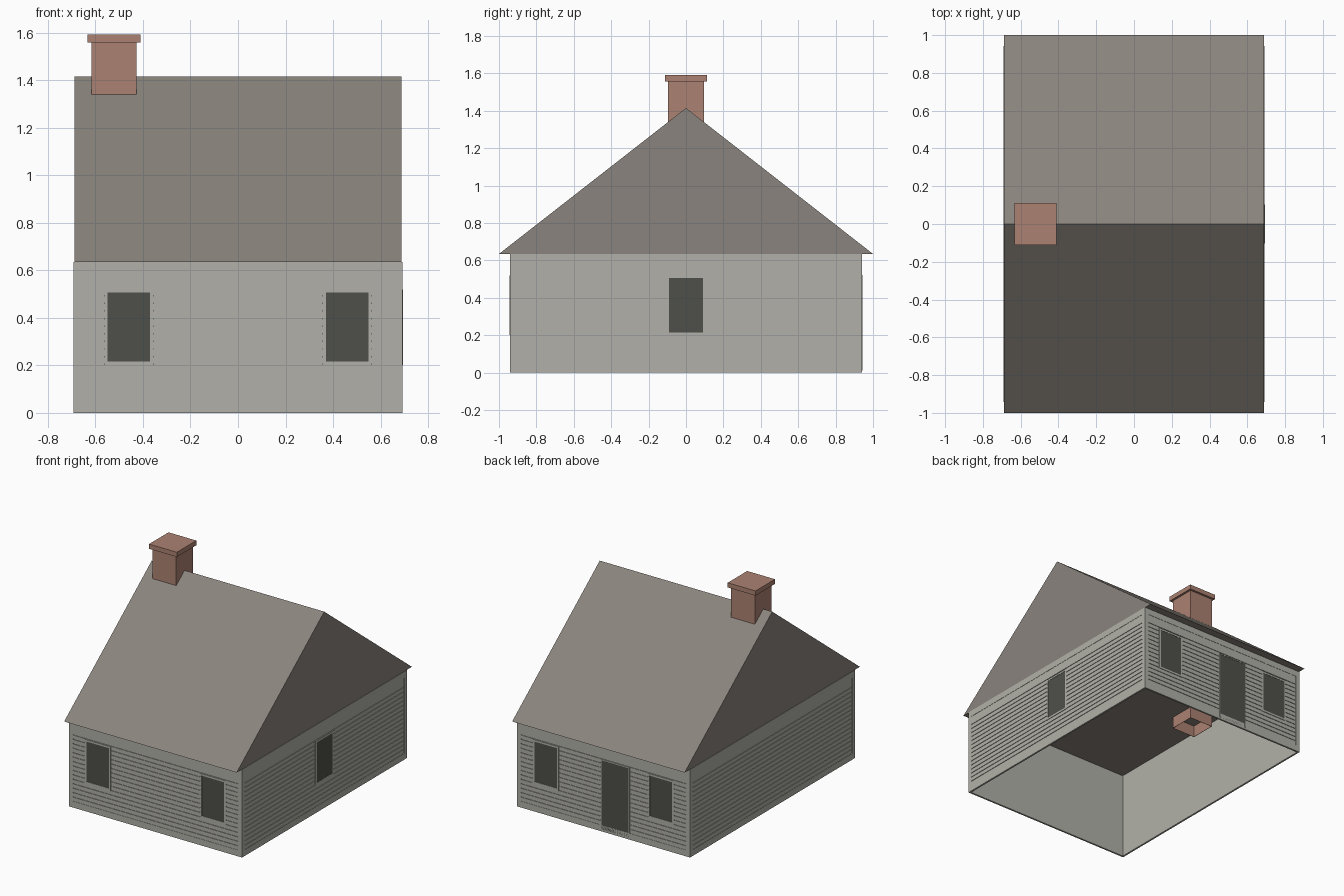
import bpy, bmesh, math
from mathutils import Matrix, Vector

cube = bpy.data.objects.get("Cube")
if cube:
    bpy.data.objects.remove(cube, do_unlink=True)


def material(name, *rgb):
    lin = [((c / 255 + 0.055) / 1.055) ** 2.4 for c in rgb] + [1.0]
    m = bpy.data.materials.new(name)
    m.use_nodes = True
    m.diffuse_color = lin
    m.node_tree.nodes["Principled BSDF"].inputs["Base Color"].default_value = lin
    return m


WALL = material("pale_grey_paint", 177, 176, 168)
ROOF = material("grey_brown_shingle", 138, 132, 125)
DARK = material("dark_pane", 79, 80, 74)
BRICK = material("dusty_brick", 171, 130, 114)

HALF_X, HALF_Y, EAVE, RIDGE = 0.686, 0.936, 0.635, 1.415


def finish(name, bm, mat, turn=0):
    bmesh.ops.recalc_face_normals(bm, faces=bm.faces)
    bm.transform(Matrix.Rotation(turn, 4, 'Z'))
    mesh = bpy.data.meshes.new(name)
    bm.to_mesh(mesh)
    bm.free()
    mesh.materials.append(mat)
    obj = bpy.data.objects.new(name, mesh)
    bpy.context.collection.objects.link(obj)
    return obj


def add_box(bm, x, y, z):
    """Add a box given by (low, high) pairs."""
    spans = (x, y, z)
    size = Vector([b - a for a, b in spans])
    mid = Vector([(a + b) / 2 for a, b in spans])
    mat = Matrix.Translation(mid) @ Matrix.Diagonal((*size, 1))
    return bmesh.ops.create_cube(bm, size=1, matrix=mat)


def open_tube(name, x, y, z, mat, thick):
    """Square tube without top or bottom, thickened inward."""
    bm = bmesh.new()
    add_box(bm, x, y, z)
    caps = [f for f in bm.faces if abs(f.normal.z) > 0.5]
    bmesh.ops.delete(bm, geom=caps, context='FACES_ONLY')
    obj = finish(name, bm, mat)
    mod = obj.modifiers.new("thickness", 'SOLIDIFY')
    mod.thickness = thick
    mod.offset = -1
    return obj


def surround(bm, x, y, z, w, bottom=True):
    """Four strips lying just inside a rectangle."""
    add_box(bm, (x[0], x[0] + w), y, z)
    add_box(bm, (x[1] - w, x[1]), y, z)
    inner = (x[0] + w, x[1] - w)
    add_box(bm, inner, y, (z[1] - w, z[1]))
    if bottom:
        add_box(bm, inner, y, (z[0], z[0] + w))


# Shell of the house, open underneath
open_tube("house_walls", (-HALF_X, HALF_X), (-HALF_Y, HALF_Y), (0, EAVE), WALL, 0.01)


def wall_dressing(side, turn, half, dist, edge):
    """Border trim and siding boards, built facing -y and turned into place."""
    bm = bmesh.new()
    out = (-dist - 0.006, -dist)
    for s in (-1, 1):
        add_box(bm, sorted((s * edge, s * half)), out, (0, EAVE))
    add_box(bm, (-edge, edge), out, (0, 0.045))
    add_box(bm, (-edge, edge), out, (0.59, EAVE))
    finish(side + "_trim", bm, WALL, turn)

    bm = bmesh.new()
    grooves = [0.077 + i * 0.032 for i in range(15)]
    lows = [0.045] + [g + 0.003 for g in grooves]
    highs = [g - 0.003 for g in grooves] + [0.59]
    for low, high in zip(lows, highs):
        add_box(bm, (-edge, edge), (-dist - 0.004, -dist), (low, high))
    finish(side + "_siding", bm, WALL, turn)


def opening(name, turn, dist, centre, half, z, w, bottom=True):
    """Window or door: a dark panel inside a painted surround."""
    x = (centre - half, centre + half)
    bm = bmesh.new()
    surround(bm, x, (-dist - 0.008, -dist), z, w, bottom)
    finish(name + "_surround", bm, WALL, turn)
    bm = bmesh.new()
    low = z[0] + (w if bottom else 0)
    add_box(bm, (x[0] + w, x[1] - w), (-dist - 0.006, -dist), (low, z[1] - w))
    finish(name + "_panel", bm, DARK, turn)


# Four walls
quarter = math.pi / 2
for i, side in enumerate(("front", "left", "back", "right")):
    if i % 2:
        wall_dressing(side, i * quarter, HALF_Y, HALF_X, 0.91)
    else:
        wall_dressing(side, i * quarter, HALF_X + 0.006, HALF_Y, 0.66)

# Windows and back door
for side, turn in (("front", 0), ("back", math.pi)):
    for place, x in (("first", -0.46), ("second", 0.46)):
        opening(f"{side}_{place}_window", turn, HALF_Y, x, 0.104, (0.202, 0.52), 0.014)
opening("left_window", quarter, HALF_X, 0, 0.104, (0.202, 0.52), 0.014)
opening("back_door", math.pi, HALF_Y, 0.093, 0.116, (0.012, 0.522), 0.008, False)

# Solid gable roof
bm = bmesh.new()
end = [bm.verts.new((-0.689, y, z)) for y, z in ((-1, EAVE), (1, EAVE), (0, RIDGE))]
face = bm.faces.new(end)
grown = bmesh.ops.extrude_face_region(bm, geom=[face], use_keep_orig=True)
bmesh.ops.translate(bm, vec=(2 * 0.689, 0, 0),
                    verts=[v for v in grown["geom"] if isinstance(v, bmesh.types.BMVert)])
finish("gable_roof", bm, ROOF)

# Chimney flue reaching below the ceiling, with its cap
open_tube("chimney_flue", (-0.617, -0.427), (-0.095, 0.095), (0.55, 1.56), BRICK, 0.003)
bm = bmesh.new()
add_box(bm, (-0.633, -0.411), (-0.111, 0.111), (1.558, 1.592))
finish("chimney_cap", bm, BRICK)
